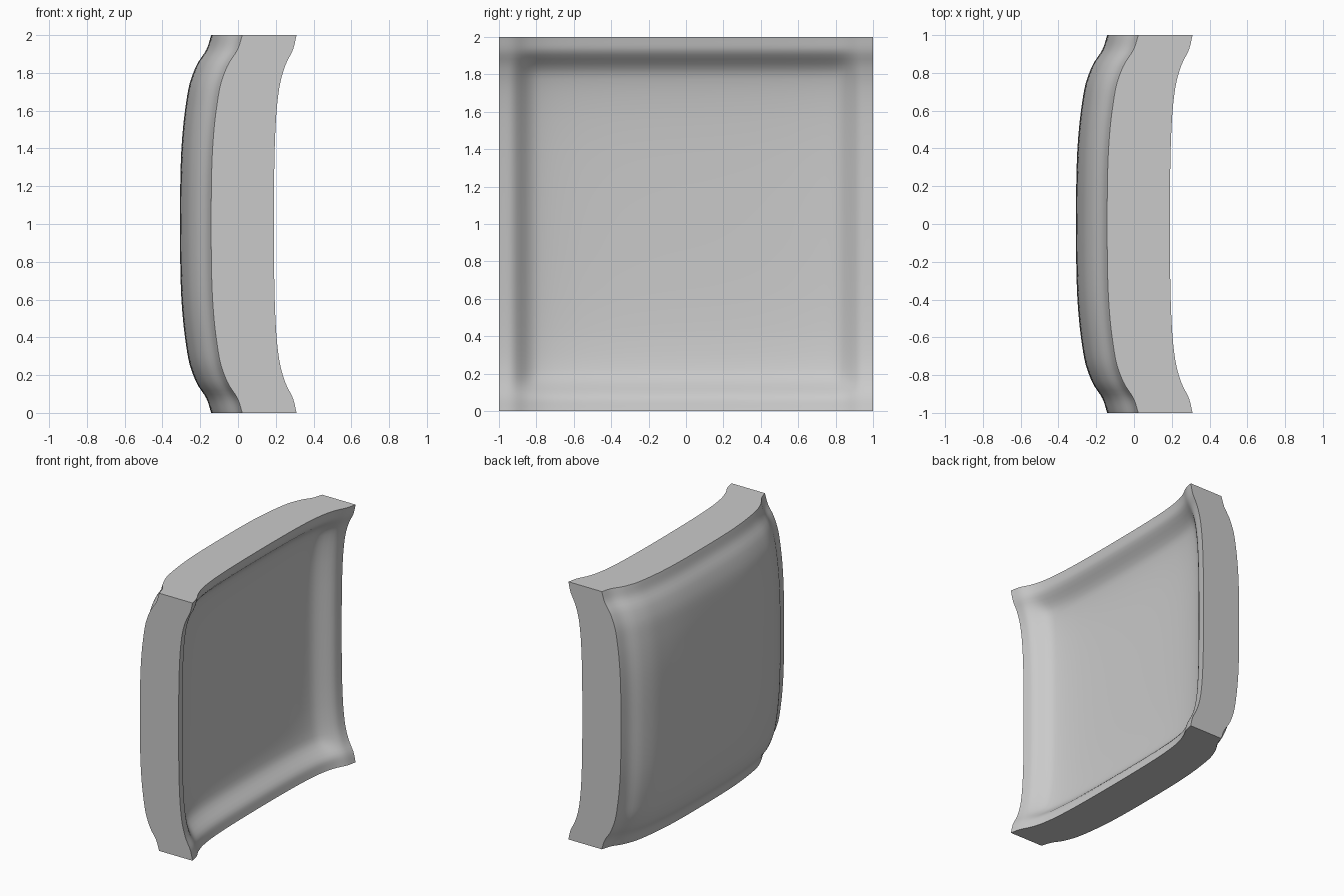
import bpy
import bmesh
import math

cube = bpy.data.objects.get("Cube")
if cube:
    bpy.data.objects.remove(cube, do_unlink=True)

# Plain grey finish
grey = bpy.data.materials.new("plain_grey")
grey.use_nodes = True
colour = (0.59, 0.59, 0.59, 1)
grey.diffuse_color = colour
grey.node_tree.nodes["Principled BSDF"].inputs["Base Color"].default_value = colour

# Profiles: distance from the middle, and how far the sheet dips there
OUTER = [(0, .165), (.35, .16), (.5, .15), (.62, .136), (.74, .115),
         (.8, .095), (.855, .07), (.92, .027), (1, 0)]
INNER = [(0, .12), (.35, .117), (.5, .112), (.62, .104), (.74, .088),
         (.8, .073), (.855, .053), (.92, .02), (1, 0)]


def dip(profile, t):
    """Dip of the profile at t, with eased tangents between its points."""
    t = abs(t)
    pts = [(-profile[1][0], profile[1][1])] + profile
    slopes = [(b[1] - a[1]) / (b[0] - a[0]) for a, b in zip(pts, pts[1:])]
    slopes.append(slopes[-1])
    for i, (a, b) in enumerate(zip(profile, profile[1:])):
        if t <= b[0]:
            h = b[0] - a[0]
            u = (t - a[0]) / h
            m0 = (slopes[i] + slopes[i + 1]) / 2 * h
            m1 = (slopes[i + 1] + slopes[i + 2]) / 2 * h
            return (a[1] * (1 + 2 * u) * (1 - u) ** 2 + m0 * u * (1 - u) ** 2
                    + b[1] * u * u * (3 - 2 * u) + m1 * u * u * (u - 1))
    return profile[-1][1]


def well(t):
    """Eased step from the rim down to the floor of the hollow."""
    u = min(max((.94 - abs(t)) / .14, 0), 1)
    return u * u * (3 - 2 * u)


# Grid stations, closer together towards the rim
N = 64
stations = [math.sin(math.pi / 2 * (2 * i / N - 1)) for i in range(N + 1)]
bm = bmesh.new()


def sheet(profile, corner_x, well_depth, flip):
    """Bowed square sheet; returns its grid of vertices."""
    rows = [[bm.verts.new((corner_x - dip(profile, y) - dip(profile, z)
                           - well_depth * well(y) * well(z), y, z + 1))
             for y in stations] for z in stations]
    for r0, r1 in zip(rows, rows[1:]):
        for j in range(N):
            quad = [r0[j], r0[j + 1], r1[j + 1], r1[j]]
            bm.faces.new(quad[::-1] if flip else quad)
    return rows


def rim_loop(rows):
    """Boundary of a sheet, once round."""
    return (rows[0][:-1] + [r[-1] for r in rows[:-1]]
            + rows[-1][:0:-1] + [r[0] for r in rows[:0:-1]])


# Hollow face, bulging face and the flat rim between them
hollow = rim_loop(sheet(INNER, .31, .05, False))
bulge = rim_loop(sheet(OUTER, .023, 0, True))
for i in range(len(hollow)):
    k = (i + 1) % len(hollow)
    bm.faces.new((hollow[i], bulge[i], bulge[k], hollow[k]))
bmesh.ops.recalc_face_normals(bm, faces=bm.faces)

mesh = bpy.data.meshes.new("curved_panel")
bm.to_mesh(mesh)
bm.free()
mesh.materials.append(grey)
panel = bpy.data.objects.new("curved_panel", mesh)
bpy.context.collection.objects.link(panel)

bpy.ops.object.select_all(action="DESELECT")
panel.select_set(True)
bpy.context.view_layer.objects.active = panel
bpy.ops.object.shade_smooth_by_angle(angle=math.radians(35))
